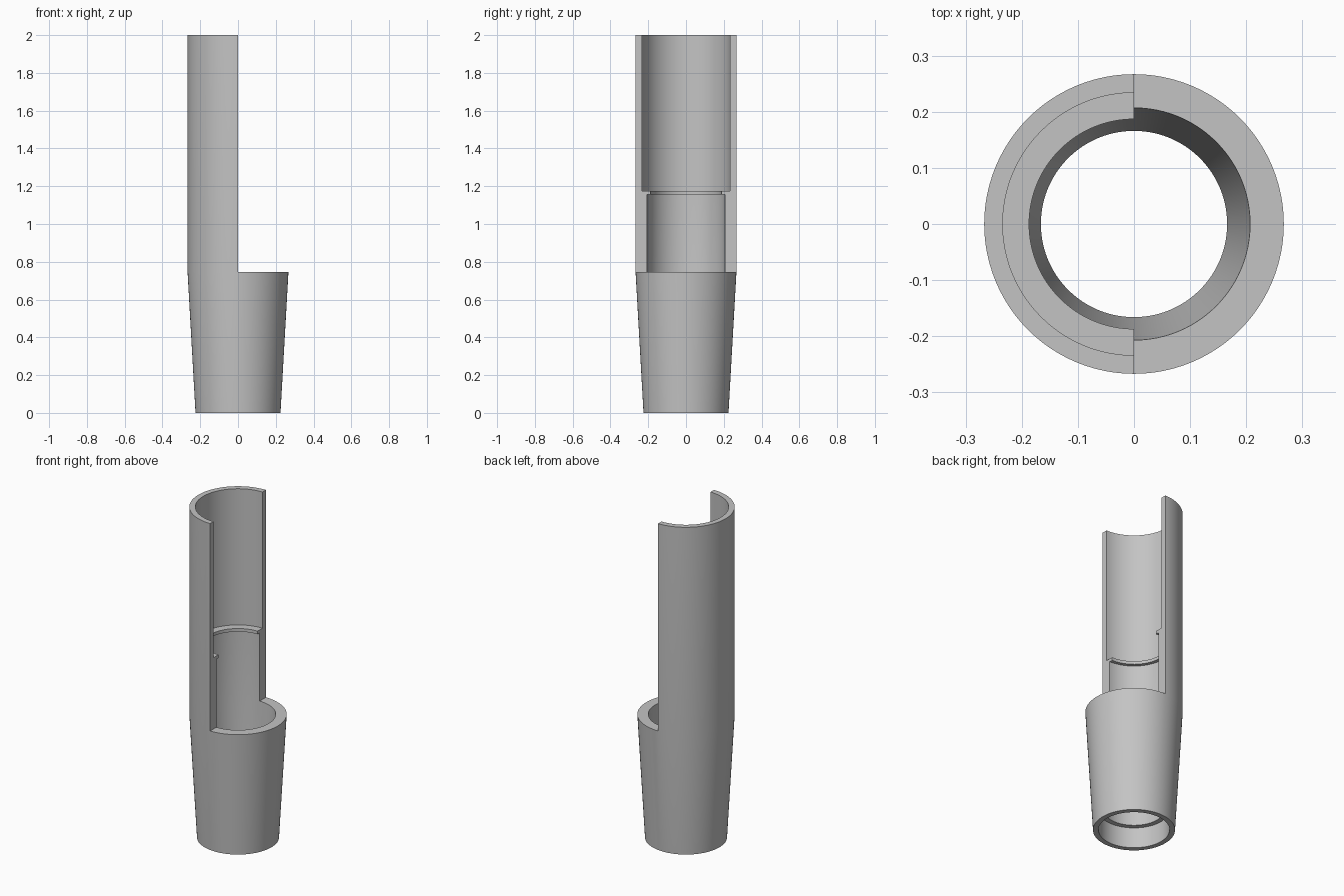
import bpy, bmesh
from math import cos, sin, pi, radians

cube = bpy.data.objects.get("Cube")
if cube:
    bpy.data.objects.remove(cube, do_unlink=True)

SEGMENTS = 96
CUT_Z = 0.745

# Closed wall profile (radius, height): up the outside, down the bore
profile = [
    (0.225, 0.0), (0.267, CUT_Z), (0.267, 2.0),      # tapered foot, straight barrel
    (0.234, 2.0), (0.234, 1.176),                    # wide upper bore
    (0.187, 1.176), (0.187, 1.157), (0.207, 1.157),  # thin retaining lip
    (0.207, CUT_Z), (0.166, 0.125),                  # tapered lower bore
    (0.195, 0.125), (0.195, 0.0),                    # socket under the foot
]
OUTER_CUT, INNER_CUT = 1, 8
upper = range(OUTER_CUT, INNER_CUT)

bm = bmesh.new()
columns = []
for s in range(SEGMENTS):
    a = 2 * pi * s / SEGMENTS - pi / 2
    columns.append([bm.verts.new((r * cos(a), r * sin(a), z)) if s < SEGMENTS / 2 and not
                    OUTER_CUT < i < INNER_CUT or s >= SEGMENTS / 2 or s == 0 else None
                    for i, (r, z) in enumerate(profile)])

# Lathe the wall, leaving the upper +x half open
for s in range(SEGMENTS):
    a, b = columns[s], columns[(s + 1) % SEGMENTS]
    opened = s < SEGMENTS / 2
    for i in range(len(profile)):
        j = (i + 1) % len(profile)
        if not (opened and i in upper):
            bm.faces.new((a[i], b[i], b[j], a[j]))
    # Flat shoulder on the opened half
    if opened:
        bm.faces.new((a[OUTER_CUT], b[OUTER_CUT], b[INNER_CUT], a[INNER_CUT]))

# Flat section faces on both sides of the opening
for s in (0, SEGMENTS // 2):
    bm.faces.new(columns[s][OUTER_CUT:INNER_CUT + 1])

bmesh.ops.recalc_face_normals(bm, faces=bm.faces)
mesh = bpy.data.meshes.new("cutaway_sleeve")
bm.to_mesh(mesh)
bm.free()

sleeve = bpy.data.objects.new("cutaway_sleeve", mesh)
bpy.context.collection.objects.link(sleeve)

# Plain grey material
grey = bpy.data.materials.new("plain_grey")
grey.use_nodes = True
color = (0.55, 0.55, 0.55, 1.0)
grey.diffuse_color = color
grey.node_tree.nodes["Principled BSDF"].inputs["Base Color"].default_value = color
mesh.materials.append(grey)

# Smooth round walls, crisp rims
bpy.ops.object.select_all(action='DESELECT')
sleeve.select_set(True)
bpy.context.view_layer.objects.active = sleeve
bpy.ops.object.shade_smooth_by_angle(angle=radians(30))
